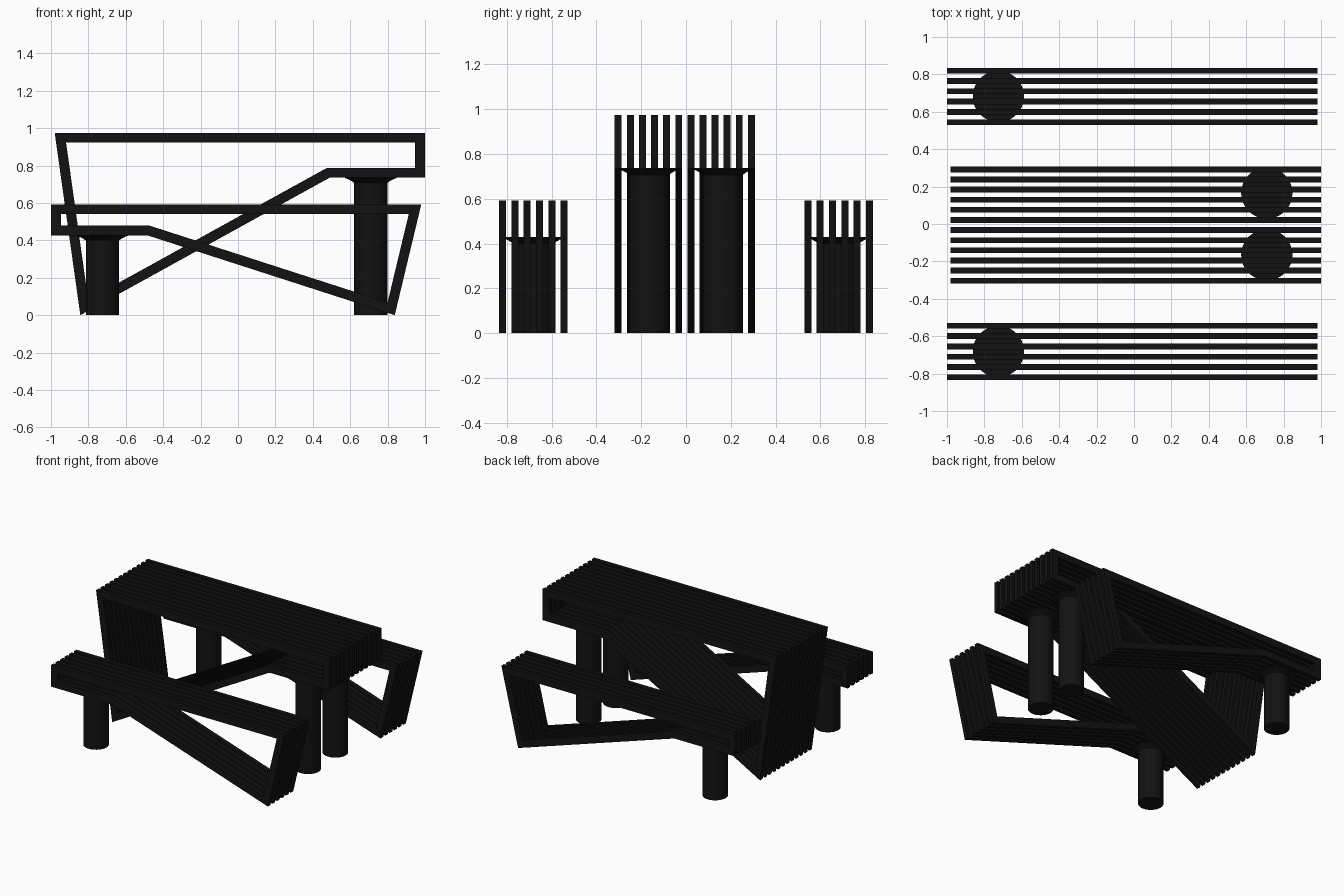
import bpy, bmesh, math
from mathutils import Vector

if "Cube" in bpy.data.objects:
    bpy.data.objects.remove(bpy.data.objects["Cube"])

mat = bpy.data.materials.new("black_paint")
mat.diffuse_color = (0.006, 0.006, 0.006, 1)
mat.use_nodes = True
mat.node_tree.nodes["Principled BSDF"].inputs["Base Color"].default_value = mat.diffuse_color


def finish(bm, name):
    bmesh.ops.recalc_face_normals(bm, faces=bm.faces)
    me = bpy.data.meshes.new(name)
    bm.to_mesh(me)
    bm.free()
    ob = bpy.data.objects.new(name, me)
    bpy.context.collection.objects.link(ob)
    me.materials.append(mat)
    return ob


def inset(pts, t):
    # mitred inner outline of a clockwise profile
    out = []
    n = len(pts)
    for i in range(n):
        p, a, b = Vector(pts[i]), Vector(pts[i - 1]), Vector(pts[(i + 1) % n])
        d1, d2 = (p - a).normalized(), (b - p).normalized()
        n1, n2 = Vector((d1.y, -d1.x)), Vector((d2.y, -d2.x))
        out.append(p + (n1 + n2) * t / (1 + n1.dot(n2)))
    return out


def slat_frames(name, outer, centres, width=0.031, t=0.053):
    # one closed bent-bar loop for each slat position
    bm = bmesh.new()
    inner = inset(outer, t)
    n = len(outer)
    for y in centres:
        rings = [[bm.verts.new((p[0], y + s * width / 2, p[1])) for p in prof]
                 for prof, s in ((outer, -1), (outer, 1), (inner, 1), (inner, -1))]
        for k in range(4):
            r, q = rings[k], rings[(k + 1) % 4]
            for i in range(n):
                j = (i + 1) % n
                bm.faces.new((r[i], r[j], q[j], q[i]))
    return finish(bm, name)


def post(name, x, y, h, r=0.089, flange=0.137, seg=48):
    # round post that flares into a flange under the frame
    prof = [(r, 0), (r, h - 0.028), (r + 0.012, h - 0.019),
            (flange - 0.012, h - 0.006), (flange, h - 0.002), (flange, h + 0.002)]
    bm = bmesh.new()
    rings = [[bm.verts.new((x + a * math.cos(2 * math.pi * i / seg),
                            y + a * math.sin(2 * math.pi * i / seg), z))
              for i in range(seg)] for a, z in prof]
    for r1, r2 in zip(rings, rings[1:]):
        for i in range(seg):
            j = (i + 1) % seg
            bm.faces.new((r1[i], r1[j], r2[j], r2[i]))
    bm.faces.new(rings[0])
    bm.faces.new(rings[-1])
    ob = finish(bm, name)
    bpy.ops.object.select_all(action='DESELECT')
    ob.select_set(True)
    bpy.context.view_layer.objects.active = ob
    bpy.ops.object.shade_smooth_by_angle(angle=math.radians(30))


# table slats
table = [(-0.98, 0.975), (1.0, 0.975), (1.0, 0.735), (0.49, 0.735), (-0.843, 0.0)]
slat_frames("table_slats", table, [-0.303 + i * 0.0541 for i in range(12)])

# bench slats, front and back
bench = [(-1.0, 0.593), (0.98, 0.593), (0.838, 0.0), (-0.485, 0.427), (-1.0, 0.427)]
for side, s in (("front", -1), ("back", 1)):
    slat_frames(side + "_bench_slats", bench, [s * (0.544 + i * 0.0551) for i in range(6)])
    post(side + "_bench_post", -0.725, s * 0.682, 0.427)
    post(side + "_table_post", 0.71, s * 0.165, 0.735)
